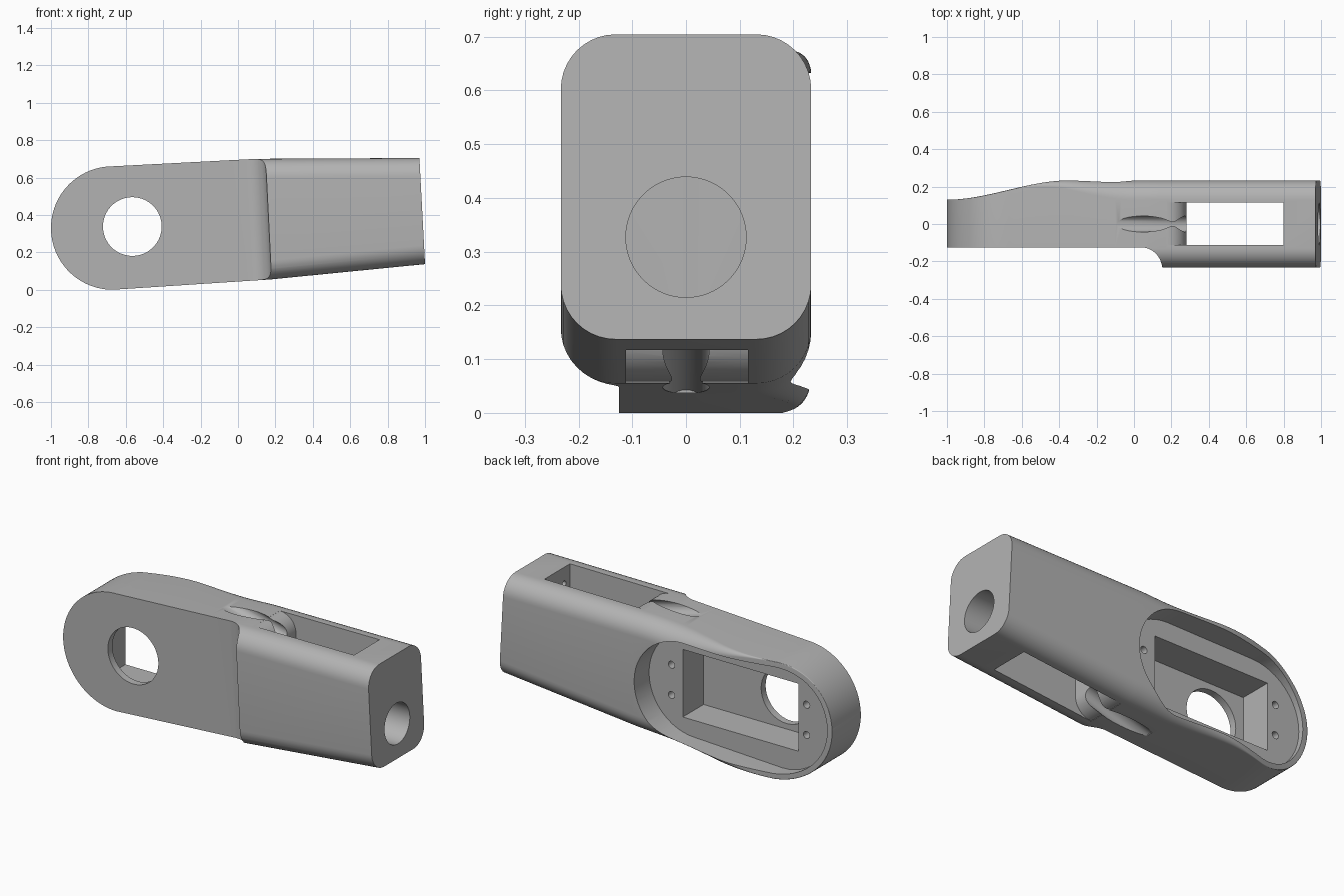
import bpy, bmesh
from math import sin, cos, pi, sqrt
from mathutils import Vector

cube = bpy.data.objects.get("Cube")
if cube:
    bpy.data.objects.remove(cube, do_unlink=True)

grey = bpy.data.materials.new("light_grey")
grey.use_nodes = True
grey.diffuse_color = (0.45, 0.45, 0.45, 1)
grey.node_tree.nodes["Principled BSDF"].inputs["Base Color"].default_value = (0.45, 0.45, 0.45, 1)


def smooth(x, a, b):
    t = min(max((x - a) / (b - a), 0), 1)
    return t * t * (3 - 2 * t)


def arc(cx, cy, r, a0, a1, n=24):
    return [(cx + r * cos(a0 + (a1 - a0) * i / n), cy + r * sin(a0 + (a1 - a0) * i / n))
            for i in range(n + 1)]


def loft(name, rings):
    """Skin a list of equal-length closed rings and cap both ends."""
    bm = bmesh.new()
    rows = [[bm.verts.new(p) for p in ring] for ring in rings]
    n = len(rows[0])
    for a, b in zip(rows, rows[1:]):
        for i in range(n):
            bm.faces.new((a[i], a[(i + 1) % n], b[(i + 1) % n], b[i]))
    bm.faces.new(rows[0])
    bm.faces.new(rows[-1])
    bmesh.ops.recalc_face_normals(bm, faces=bm.faces)
    mesh = bpy.data.meshes.new(name)
    bm.to_mesh(mesh)
    bm.free()
    mesh.materials.append(grey)
    ob = bpy.data.objects.new(name, mesh)
    bpy.context.collection.objects.link(ob)
    return ob


def along_y(pts, y0, y1):
    return loft("cutter", [[(x, y, z) for x, z in pts] for y in (y0, y1)])


def along_x(pts, x0, x1):
    return loft("cutter", [[(x, y, z) for y, z in pts] for x in (x0, x1)])


def circle(cx, cy, r, n=48):
    return arc(cx, cy, r, 0, 2 * pi, n)[:-1]


# Side outline of the arm
CX, CZ, R = -0.67, 0.33, 0.33


def heights(x):
    if x < CX:
        h = sqrt(max(R * R - (x - CX) ** 2, 0.0003))
        return CZ - h, CZ + h
    low = 0.055 * (x - CX) / 0.84 if x < 0.17 else 0.055 + 0.085 * (x - 0.17) / 0.83
    high = 0.66 + 0.04 * min((x - CX) / 0.77, 1) + 0.005 * max(x - 0.1, 0)
    return low, high


def section(x):
    low, high = heights(x)
    back = 0.13 + 0.103 * smooth(x, -1, -0.35)
    r = 0.004 + 0.098 * smooth(x, -0.65, 0.0)
    ring = []
    for k, (y, z) in enumerate([(back - r, high - r), (r - 0.233, high - r),
                                (r - 0.233, low + r), (back - r, low + r)]):
        ring += arc(y, z, r, k * pi / 2, (k + 1) * pi / 2, 10)
    lean = 0.053 * smooth(x, 0, 0.97)
    return [(x + lean * (0.705 - z), y, z) for y, z in ring]


# Arm body, rounded nose to leaning square end
xs = [CX - R * cos(pi / 2 * i / 24) for i in range(25)]
xs += [CX + 0.84 * i / 28 for i in range(1, 29)] + [0.97]
body = loft("arm_body", [section(x) for x in xs])
cutters = []

# Front step with a concave, leaning shoulder
step = [(-1.3, -0.125)] + arc(0.055, -0.235, 0.11, pi / 2, 0, 14) + [(0.165, -0.5), (-1.3, -0.5)]
cutters.append(loft("cutter", [[(x + 0.05 * (0.35 - z), y, z) for x, y in step] for z in (-0.2, 1)]))

# Shallow oval recess in the back, with a motor pocket and shaft hole
oval = arc(CX, CZ, 0.3, pi / 2, 3 * pi / 2) + arc(-0.13, 0.345, 0.29, -pi / 2, pi / 2)
cutters.append(along_y(oval, 0.1, 0.4))
cutters.append(along_y([(-0.77, 0.15), (-0.05, 0.15), (-0.05, 0.53), (-0.77, 0.53)], -0.085, 0.2))
cutters.append(along_y(circle(-0.565, 0.338, 0.157, 64), -0.3, 0.0))

# Screw holes around the motor pocket
for x in (-0.82, 0.02):
    for z in (0.255, 0.425):
        cutters.append(along_y(circle(x, z, 0.02, 16), -0.05, 0.2))

# Vertical slot with rounded lips toward the arm
slot = [(0.8, -0.2), (0.8, 1), (0.18, 1)] + arc(0.18, 0.6, 0.1, pi / 2, 0, 14)
slot += arc(0.18, 0.158, 0.1, 0, -pi / 2, 14) + [(0.18, -0.2)]
cutters.append(along_y(slot, -0.112, 0.115))

# Round hole and screw holes in the end wall
cutters.append(along_x(circle(0, 0.327, 0.112, 64), 0.7, 1.2))
for y in (-0.06, 0.06):
    cutters.append(along_x(circle(y, 0.61, 0.017, 16), 0.75, 0.87))

# Sloping cable grooves above and below the slot lip
for z0, z1 in ((0.735, 0.63), (0.0, 0.125)):
    a, b = Vector((-0.1, 0, z0)), Vector((0.3, 0, z1))
    cutters.append(loft("cutter", [[(p.x, y, p.z + z) for y, z in circle(0, 0, 0.043, 32)]
                                   for p in (a, b)]))

# Cut everything from the body
bpy.ops.object.select_all(action='DESELECT')
bpy.context.view_layer.objects.active = body
body.select_set(True)
for cutter in cutters:
    cutter.hide_render = True
    mod = body.modifiers.new("cut", 'BOOLEAN')
    mod.operation = 'DIFFERENCE'
    mod.solver = 'EXACT'
    mod.object = cutter
    bpy.ops.object.modifier_apply(modifier=mod.name)
    bpy.data.objects.remove(cutter, do_unlink=True)
bpy.ops.object.shade_smooth_by_angle(angle=pi / 6)
